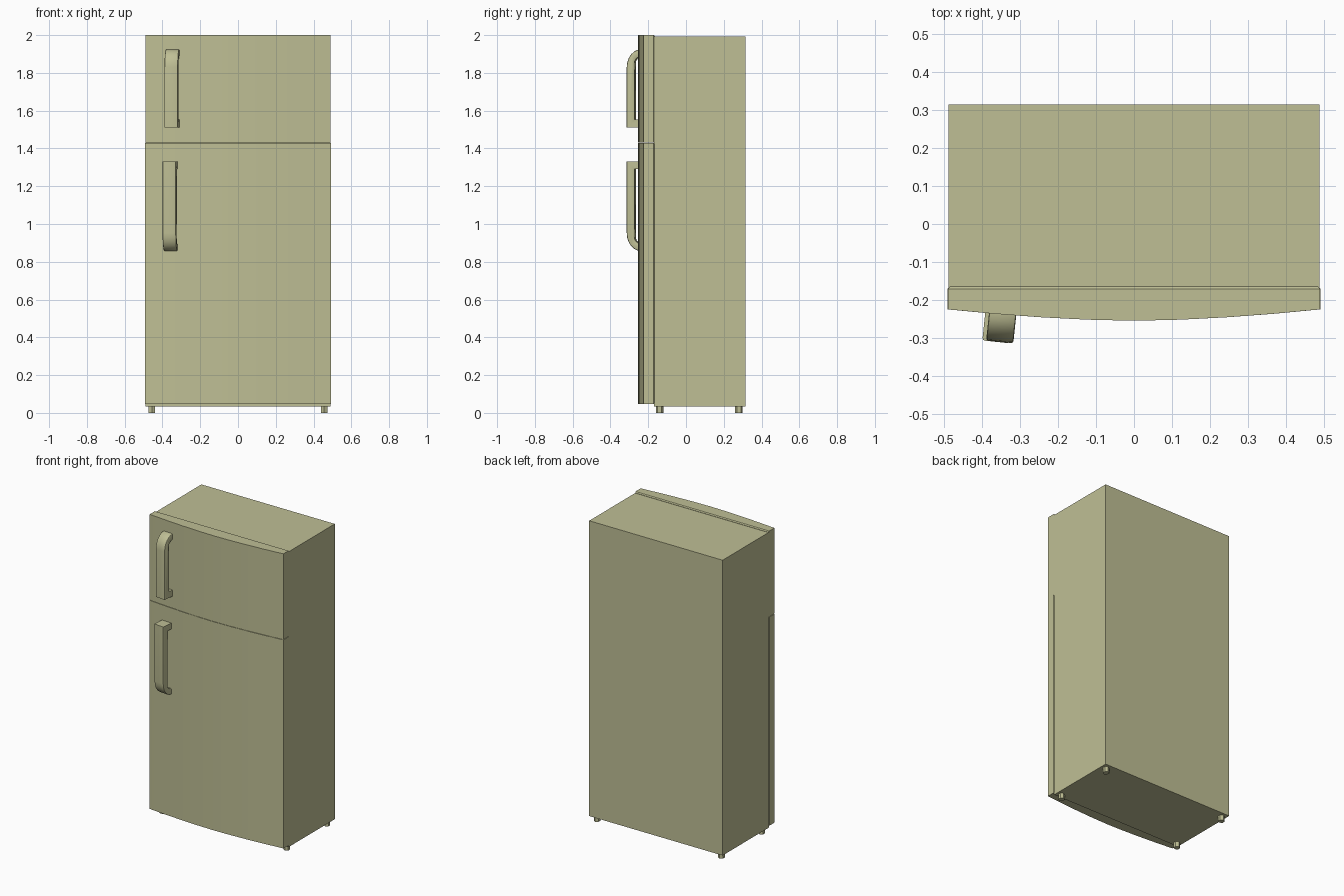
import bpy, bmesh, math

if "Cube" in bpy.data.objects:
    bpy.data.objects.remove(bpy.data.objects["Cube"])

mat = bpy.data.materials.new("olive_enamel")
mat.diffuse_color = (0.52, 0.52, 0.30, 1)
mat.use_nodes = True
mat.node_tree.nodes["Principled BSDF"].inputs["Base Color"].default_value = mat.diffuse_color


def finish(name, bm, smooth=None):
    bmesh.ops.recalc_face_normals(bm, faces=bm.faces)
    me = bpy.data.meshes.new(name)
    bm.to_mesh(me)
    bm.free()
    me.materials.append(mat)
    ob = bpy.data.objects.new(name, me)
    bpy.context.collection.objects.link(ob)
    if smooth:
        bpy.ops.object.select_all(action='DESELECT')
        ob.select_set(True)
        bpy.context.view_layer.objects.active = ob
        bpy.ops.object.shade_smooth_by_angle(angle=math.radians(smooth))
    return ob


def prism(points, offset):
    """Extrude a closed 3D outline along an offset vector."""
    bm = bmesh.new()
    face = bm.faces.new([bm.verts.new(p) for p in points])
    res = bmesh.ops.extrude_face_region(bm, geom=[face], use_keep_orig=True)
    moved = [v for v in res["geom"] if isinstance(v, bmesh.types.BMVert)]
    bmesh.ops.translate(bm, verts=moved, vec=offset)
    return bm


# Cabinet
finish("cabinet", prism([(-0.489, -0.17, 0.035), (0.489, -0.17, 0.035),
                         (0.489, 0.315, 0.035), (-0.489, 0.315, 0.035)], (0, 0, 1.957)))


# Doors with a bowed front and a chamfered rear rim
def door(name, half, z0, z1, back):
    n = 8
    xs = [half * (2 * i / n - 1) for i in range(n + 1)]
    pts = [(x, -0.255 + 0.03 * abs(x / half) ** 1.7, z0) for x in xs]
    pts += [(half, back, z0), (-half, back, z0)]
    bm = prism(pts, (0, 0, z1 - z0))
    rim = [e for e in bm.edges if all(abs(v.co.y - back) < 1e-5 for v in e.verts)]
    bmesh.ops.bevel(bm, geom=rim, offset=0.006, segments=1, affect='EDGES')
    finish(name, bm, 30)


door("freezer_door", 0.490, 1.432, 2.0, -0.165)
door("fridge_door", 0.492, 0.048, 1.430, -0.165)


# Handles: one square end, one rounded end, turned to follow the door
def handle(name, x, z_square, z_round):
    s = 1 if z_round > z_square else -1
    length = abs(z_round - z_square)
    prof = [(-0.01, 0), (0.076, 0)]
    quarter = [math.pi / 2 * i / 6 for i in range(7)]
    prof += [(0.076 * math.cos(a), length - 0.095 + 0.095 * math.sin(a)) for a in quarter]
    prof += [(-0.01, length), (-0.01, length - 0.04)]
    prof += [(0.034 * math.cos(a), length - 0.075 + 0.035 * math.sin(a)) for a in quarter[::-1]]
    prof += [(0.034, 0.04), (-0.01, 0.04)]
    bm = prism([(-0.036, -d, s * h) for d, h in prof], (0.072, 0, 0))
    # round only the long outer and inner side edges
    rim = [e for e in bm.edges
           if abs(e.verts[0].co.x - e.verts[1].co.x) < 1e-5
           and all(-v.co.y > 0.03 or s * v.co.z > length - 0.06 for v in e.verts)
           and (s * max(s * v.co.z for v in e.verts) * s) > 0.05]
    bmesh.ops.bevel(bm, geom=rim, offset=0.006, segments=2, profile=0.5, affect='EDGES')
    ob = finish(name, bm, 40)
    ob.location = (x, -0.235, z_square)
    ob.rotation_euler.z = math.radians(-6)


handle("freezer_handle", -0.346, 1.512, 1.925)
handle("fridge_handle", -0.356, 1.33, 0.857)

# Hexagonal feet
for side, x in (("left", -0.456), ("right", 0.456)):
    for end, y in (("front", -0.14), ("rear", 0.28)):
        ring = [(x + 0.02 * math.sin(k * math.pi / 3), y + 0.02 * math.cos(k * math.pi / 3), 0)
                for k in range(6)]
        finish(f"{end}_{side}_foot", prism(ring, (0, 0, 0.038)))
